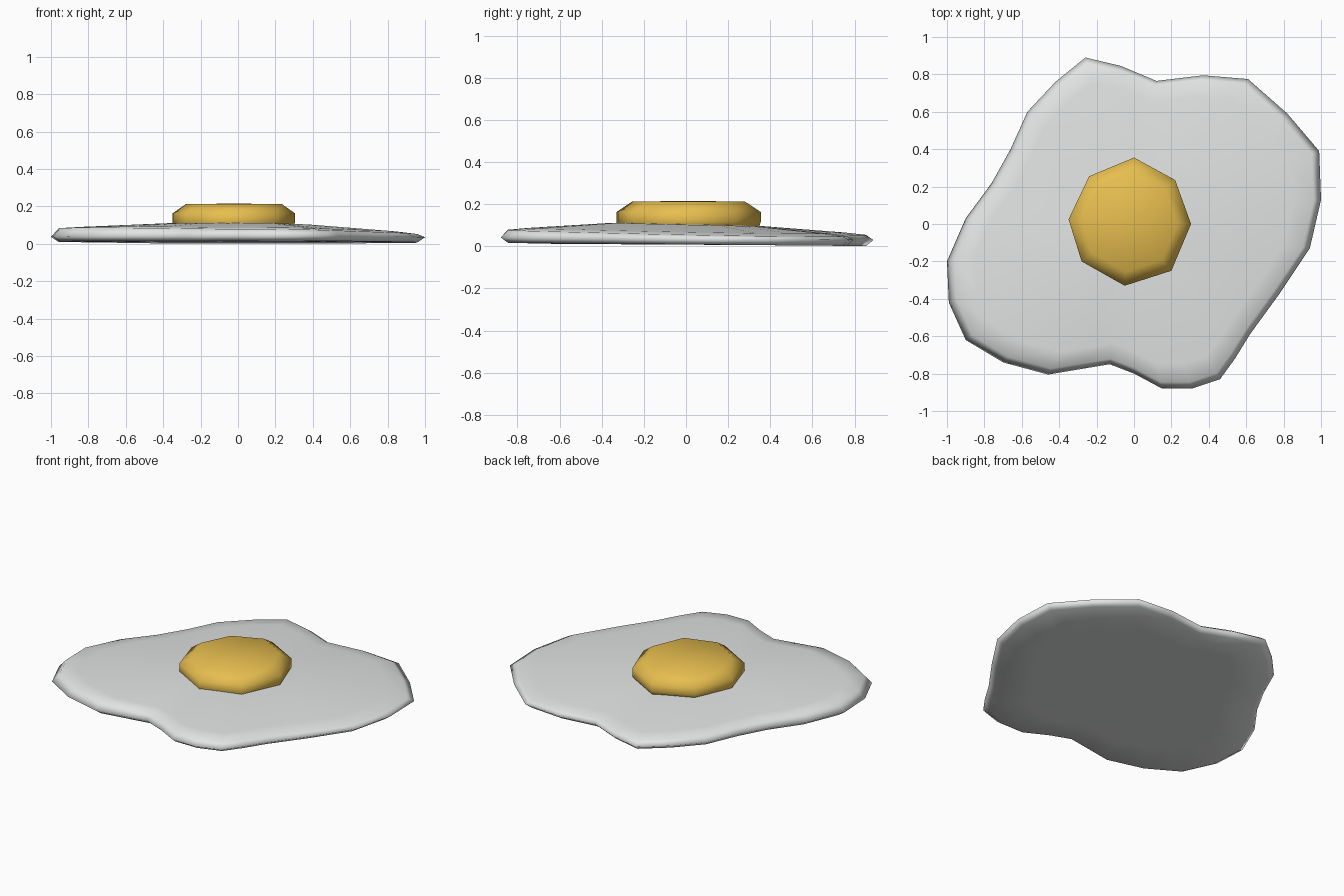
import bpy, bmesh

if "Cube" in bpy.data.objects:
    bpy.data.objects.remove(bpy.data.objects["Cube"])

def material(name, col):
    m = bpy.data.materials.new(name)
    m.diffuse_color = (*col, 1)
    m.use_nodes = True
    m.node_tree.nodes["Principled BSDF"].inputs["Base Color"].default_value = m.diffuse_color
    return m

def stacked_rings(name, outline, rings, bottom, top, mat, centre=(0, 0)):
    """Loft rings (scale, z function) of one outline, closed by centre fans."""
    bm = bmesh.new()
    cx, cy = centre
    loops = []
    for s, zf in rings:
        loop = []
        for x, y in outline:
            px, py = cx + (x - cx) * s, cy + (y - cy) * s
            loop.append(bm.verts.new((px, py, zf(px, py))))
        loops.append(loop)
    n = len(outline)
    for a, b in zip(loops, loops[1:]):
        for i in range(n):
            j = (i + 1) % n
            bm.faces.new((a[i], a[j], b[j], b[i]))
    low = bm.verts.new((cx, cy, bottom))
    high = bm.verts.new((cx, cy, top))
    for i in range(n):
        j = (i + 1) % n
        bm.faces.new((low, loops[0][j], loops[0][i]))
        bm.faces.new((high, loops[-1][i], loops[-1][j]))
    bmesh.ops.recalc_face_normals(bm, faces=bm.faces)
    for f in bm.faces:
        f.smooth = True
    me = bpy.data.meshes.new(name)
    bm.to_mesh(me)
    bm.free()
    me.materials.append(mat)
    ob = bpy.data.objects.new(name, me)
    bpy.context.collection.objects.link(ob)
    return ob

white = material("egg white", (0.76, 0.78, 0.77))
yellow = material("yolk yellow", (0.87, 0.56, 0.085))

# Egg white: wavy slab, slightly tilted, rising gently to the middle
white_outline = [
    (0.99, 0.39), (0.82, 0.59), (0.61, 0.775), (0.37, 0.795), (0.12, 0.765),
    (-0.07, 0.845), (-0.26, 0.89), (-0.42, 0.76), (-0.57, 0.60), (-0.66, 0.40),
    (-0.76, 0.22), (-0.90, 0.03), (-1.0, -0.20), (-0.99, -0.42), (-0.90, -0.62),
    (-0.70, -0.74), (-0.46, -0.805), (-0.28, -0.775), (-0.13, -0.75), (0.0, -0.80),
    (0.15, -0.88), (0.31, -0.88), (0.46, -0.83), (0.54, -0.72), (0.62, -0.59),
    (0.78, -0.37), (0.94, -0.13), (1.0, 0.13)]

stacked_rings("egg_white", white_outline, [
    (0.70, lambda x, y: 0.008 - 0.006 * y),
    (0.96, lambda x, y: 0.009 - 0.009 * y),
    (1.00, lambda x, y: 0.036 - 0.007 * y),
    (0.96, lambda x, y: 0.066 - 0.012 * x - 0.017 * y),
    (0.85, lambda x, y: 0.076 - 0.010 * x - 0.017 * y),
    (0.40, lambda x, y: 0.104 - 0.004 * x - 0.022 * y),
], 0.008, 0.11, white)

# Yolk: uneven eight-sided drum with a bevelled flat top
yolk_outline = [(0.0, 0.355), (-0.24, 0.255), (-0.35, 0.025), (-0.28, -0.20),
                (-0.05, -0.33), (0.20, -0.25), (0.305, 0.0), (0.22, 0.235)]

stacked_rings("yolk", yolk_outline, [
    (0.97, lambda x, y: 0.085),
    (1.00, lambda x, y: 0.115),
    (1.00, lambda x, y: 0.163),
    (0.78, lambda x, y: 0.213),
], 0.08, 0.215, yellow, (-0.02, 0.01))
